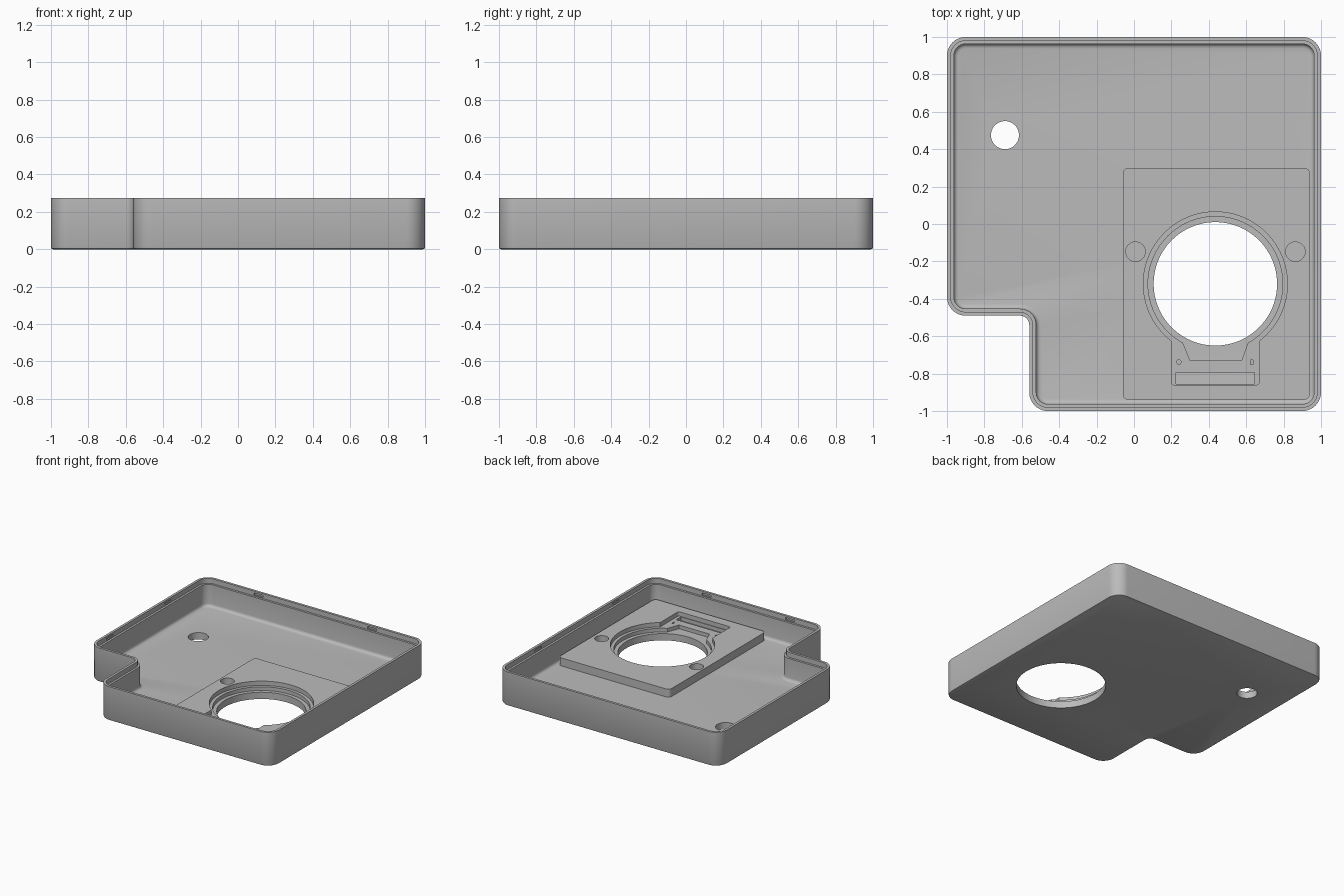
import bpy, bmesh, math
from mathutils import Vector

if "Cube" in bpy.data.objects:
    bpy.data.objects.remove(bpy.data.objects["Cube"])

grey = bpy.data.materials.new("mid_grey")
grey.diffuse_color = (0.5, 0.5, 0.5, 1)
grey.use_nodes = True
grey.node_tree.nodes["Principled BSDF"].inputs["Base Color"].default_value = grey.diffuse_color


def rounded(points, radii, steps=10):
    """Polygon with filleted corners, counter-clockwise."""
    out = []
    n = len(points)
    for i in range(n):
        p = Vector(points[i])
        a = (Vector(points[i - 1]) - p).normalized()
        b = (Vector(points[(i + 1) % n]) - p).normalized()
        half = a.angle(b) / 2
        r = radii[i]
        c = p + (a + b).normalized() * (r / math.sin(half))
        t0 = p + a * (r / math.tan(half)) - c
        t1 = p + b * (r / math.tan(half)) - c
        sweep = -t0.angle_signed(t1)  # angle_signed is clockwise
        a0 = math.atan2(t0.y, t0.x)
        for k in range(steps + 1):
            t = a0 + sweep * k / steps
            out.append((c.x + r * math.cos(t), c.y + r * math.sin(t)))
    return out


def circle(x, y, r, n=96):
    return [(x + r * math.cos(2 * math.pi * k / n),
             y + r * math.sin(2 * math.pi * k / n)) for k in range(n)]


def box(x0, x1, y0, y1):
    return [(x0, y0), (x1, y0), (x1, y1), (x0, y1)]


def loft(name, rings):
    """Skin a closed solid through (outline, height) rings."""
    bm = bmesh.new()
    loops = [[bm.verts.new((x, y, z)) for x, y in pts] for pts, z in rings]
    for lo, hi in zip(loops, loops[1:]):
        n = len(lo)
        for i in range(n):
            j = (i + 1) % n
            bm.faces.new((lo[i], lo[j], hi[j], hi[i]))
    bm.faces.new(loops[0][::-1])
    bm.faces.new(loops[-1])
    bmesh.ops.recalc_face_normals(bm, faces=bm.faces)
    me = bpy.data.meshes.new(name)
    bm.to_mesh(me)
    bm.free()
    me.materials.append(grey)
    ob = bpy.data.objects.new(name, me)
    bpy.context.collection.objects.link(ob)
    return ob


def cut(ob, outline, z0, z1):
    """Subtract a prism from a part."""
    tool = loft("cutter", [(outline, z0), (outline, z1)])
    tool.hide_render = True
    mod = ob.modifiers.new("cut", 'BOOLEAN')
    mod.operation = 'DIFFERENCE'
    mod.solver = 'EXACT'
    mod.object = tool
    bpy.context.view_layer.objects.active = ob
    bpy.ops.object.modifier_apply(modifier=mod.name)
    bpy.data.objects.remove(tool)


def wall_outline(d):
    """Square with one notched corner, offset inward by d."""
    pts = [(-0.56 + d, -1 + d), (1 - d, -1 + d), (1 - d, 1 - d),
           (-1 + d, 1 - d), (-1 + d, -0.49 + d), (-0.56 + d, -0.49 + d)]
    return rounded(pts, [0.1 - d] * 5 + [0.05 + d])


# Tray: eased bottom edge, stepped rim, filleted floor
profile = [(0.01, 0), (0.003, 0.003), (0, 0.01), (0, 0.275), (0.02, 0.275),
           (0.02, 0.235), (0.037, 0.235), (0.037, 0.08), (0.039, 0.069),
           (0.045, 0.061), (0.052, 0.057), (0.062, 0.055)]
tray = loft("tray", [(wall_outline(d), z) for d, z in profile])

CX, CY = 0.435, -0.32
cut(tray, circle(CX, CY, 0.33), -0.1, 0.2)            # large opening
cut(tray, circle(-0.69, 0.475, 0.075, 48), -0.1, 0.2)  # cable hole

# Snap slots inside the rim
for s in (-0.5, 0.52):
    cut(tray, box(s - 0.04, s + 0.04, 0.97, 0.99), 0.243, 0.26)
for s in (-0.25, 0.5):
    cut(tray, box(-0.99, -0.97, s - 0.04, s + 0.04), 0.243, 0.26)
for s in (-0.5, 0.5):
    cut(tray, box(0.97, 0.99, s - 0.04, s + 0.04), 0.243, 0.26)
for s in (-0.25, 0.5):
    cut(tray, box(s - 0.04, s + 0.04, -0.99, -0.97), 0.243, 0.26)

# Raised mounting plate
outline = rounded(box(-0.06, 0.94, -0.94, 0.30), [0.03] * 4, 6)
plate = loft("mounting_plate", [(outline, 0.045), (outline, 0.12)])

# Shallow pocket: round seat with connector bay
cut(plate, circle(CX, CY, 0.385), 0.085, 0.2)
cut(plate, rounded(box(0.2, 0.67, -0.86, -0.5), [0.015] * 4, 4), 0.085, 0.2)

# Deep pocket: inner seat, flared relief and connector slot
cut(plate, circle(CX, CY, 0.36), 0, 0.2)
cut(plate, [(0.3, -0.73), (0.575, -0.73), (0.615, -0.62), (0.255, -0.62)], 0, 0.2)
cut(plate, box(0.225, 0.645, -0.855, -0.795), 0, 0.2)

# Peg holes and pin holes
for x in (0.008, 0.863):
    cut(plate, circle(x, -0.148, 0.052, 40), 0.06, 0.2)
cut(plate, circle(0.24, -0.738, 0.012, 16), 0.065, 0.2)
cut(plate, box(0.624, 0.636, -0.75, -0.726), 0.065, 0.2)

# Smooth the rounded walls, keep edges crisp
for ob in (tray, plate):
    bpy.ops.object.select_all(action='DESELECT')
    ob.select_set(True)
    bpy.context.view_layer.objects.active = ob
    bpy.ops.object.shade_smooth_by_angle(angle=math.radians(30))
